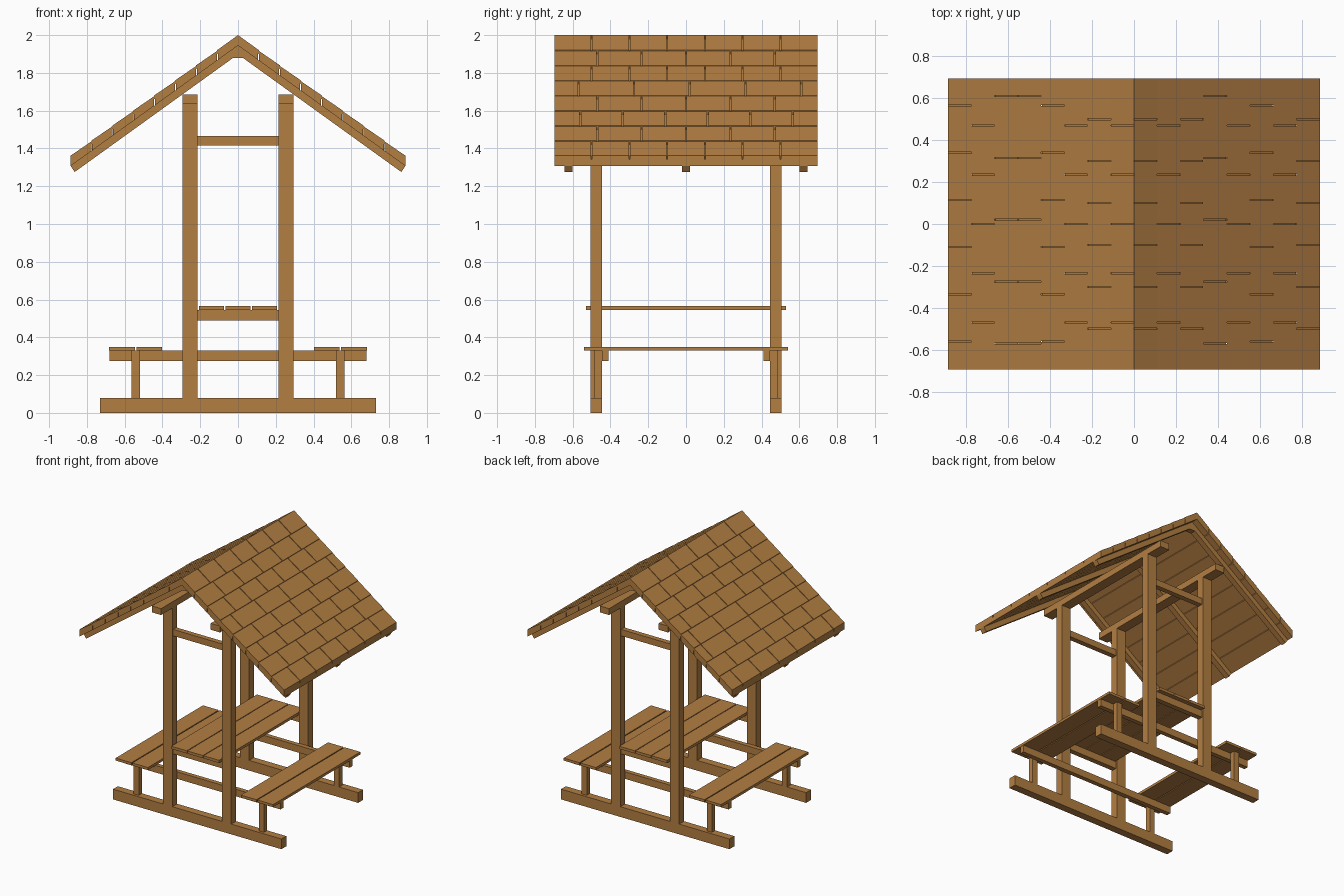
import bpy, bmesh

if "Cube" in bpy.data.objects:
    bpy.data.objects.remove(bpy.data.objects["Cube"])

wood = bpy.data.materials.new("wood")
wood.diffuse_color = (0.45, 0.21, 0.055, 1)
wood.use_nodes = True
wood.node_tree.nodes["Principled BSDF"].inputs["Base Color"].default_value = wood.diffuse_color


def add_prism(bm, profile, y0, y1):
    """Extrude an x/z profile from y0 to y1."""
    a = [bm.verts.new((x, y0, z)) for x, z in profile]
    b = [bm.verts.new((x, y1, z)) for x, z in profile]
    n = len(profile)
    bm.faces.new(a)
    bm.faces.new(b[::-1])
    for i in range(n):
        bm.faces.new((a[i], b[i], b[(i + 1) % n], a[(i + 1) % n]))


def make(name, prisms):
    """One object out of a list of (profile, y0, y1)."""
    bm = bmesh.new()
    for p in prisms:
        add_prism(bm, *p)
    bmesh.ops.recalc_face_normals(bm, faces=bm.faces[:])
    me = bpy.data.meshes.new(name)
    bm.to_mesh(me)
    bm.free()
    me.materials.append(wood)
    ob = bpy.data.objects.new(name, me)
    bpy.context.collection.objects.link(ob)
    return ob


def box(name, x0, x1, y0, y1, z0, z1):
    return make(name, [([(x0, z0), (x1, z0), (x1, z1), (x0, z1)], y0, y1)])


def span(s, a, b):
    return sorted((s * a, s * b))


# End frames, front and back
for sy, end in ((-1, "front"), (1, "back")):
    outer = span(sy, 0.445, 0.505)
    inner = span(sy, 0.455, 0.495)
    box(end + "_base_beam", -0.73, 0.73, *outer, 0, 0.08)
    box(end + "_seat_rail", -0.68, 0.68, *span(sy, 0.41, 0.445), 0.275, 0.33)
    box(end + "_table_support", -0.215, 0.215, *inner, 0.49, 0.545)
    box(end + "_upper_tie", -0.215, 0.215, *inner, 1.415, 1.465)
    for sx, side in ((-1, "left"), (1, "right")):
        box(f"{end}_{side}_post", *span(sx, 0.215, 0.295), *outer, 0.08, 1.635)
        box(f"{end}_{side}_seat_leg", *span(sx, 0.52, 0.565),
            *span(sy, 0.445, 0.485), 0.08, 0.33)

# Table top planks
for i in range(3):
    x = -0.14 + 0.14 * i
    box(f"table_plank_{i + 1}", x - 0.067, x + 0.067, -0.53, 0.53, 0.545, 0.566)

# Seat planks and roof plates on the posts
for sx, side in ((-1, "left"), (1, "right")):
    box(side + "_inner_seat_plank", *span(sx, 0.403, 0.538), -0.54, 0.54, 0.33, 0.35)
    box(side + "_outer_seat_plank", *span(sx, 0.546, 0.682), -0.54, 0.54, 0.33, 0.35)
    box(side + "_roof_plate", *span(sx, 0.215, 0.295), -0.645, 0.645, 1.635, 1.685)

# Roof: the top surface is z = 2 - SLOPE * |x|
SLOPE, EAVE, HALF, ROWS = 0.72, 0.887, 0.695, 8


def slope_profile(s, x0, x1, drop_top, drop_bottom, lap=0.0):
    return [(s * x0, 2 - SLOPE * x0 - drop_top - lap), (s * x1, 2 - SLOPE * x1 - drop_top),
            (s * x1, 2 - SLOPE * x1 - drop_bottom), (s * x0, 2 - SLOPE * x0 - drop_bottom)]


# Rafters with a flat cut under the ridge
for y, place in ((-0.622, "front"), (0, "middle"), (0.622, "back")):
    half = [(0.886, 2 - SLOPE * 0.886 - 0.055), (0.865, 1.275), (0.025, 1.88)]
    outline = [(0, 1.945)] + half + [(-x, z) for x, z in half[::-1]]
    make(place + "_rafter", [(outline, y - 0.022, y + 0.022)])

# Roof boards and staggered shingles; each pattern is (pitch, joint offset)
A, B, C, D = (0.2, 0.1), (0.235, 0.0), (0.295, 0.02), (0.225, 0.115)
patterns = {1: (A, B, A, C, B, D, B, A), -1: (B, A, B, D, C, C, B, D)}
step = EAVE / ROWS
for s, side in ((-1, "left"), (1, "right")):
    make(side + "_roof_boards", [
        (slope_profile(s, i * step, (i + 1) * step - (0.004 if i < ROWS - 1 else 0),
                       0.02, 0.055), -HALF, HALF) for i in range(ROWS)])
    for i, (pitch, offset) in enumerate(patterns[s]):
        joints = [offset + k * pitch for k in range(-5, 6)]
        cuts = [-HALF] + [j for j in joints if abs(j) < HALF - 0.03] + [HALF]
        profile = slope_profile(s, i * step, (i + 1) * step, 0, 0.02, 0.004 if i else 0)
        pieces = []
        for a, b in zip(cuts, cuts[1:]):
            pieces.append((profile, a if a == -HALF else a + 0.003,
                           b if b == HALF else b - 0.003))
        make(f"{side}_shingle_row_{i + 1}", pieces)
